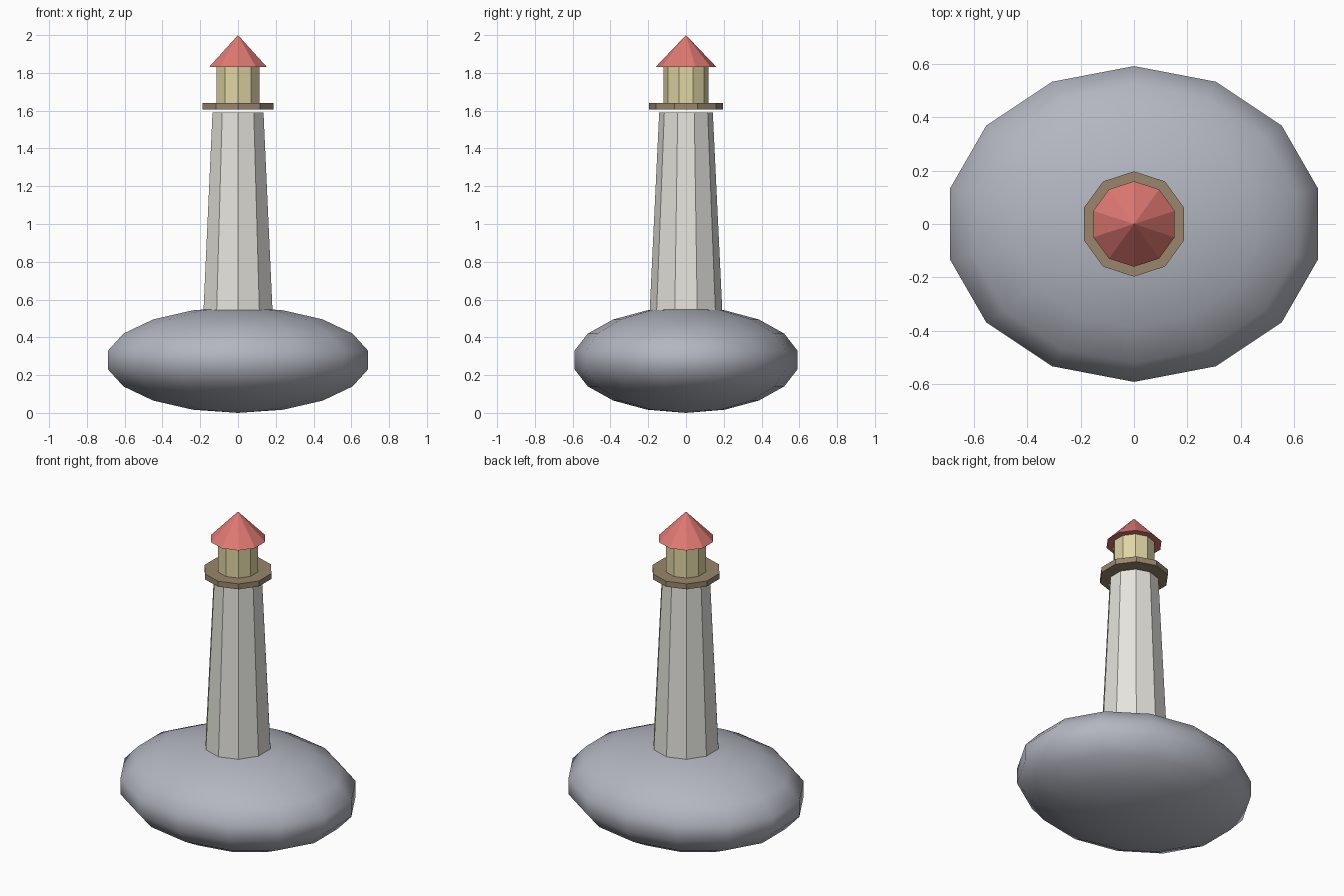
import bpy
import bmesh
from mathutils import Matrix

cube = bpy.data.objects.get("Cube")
if cube:
    bpy.data.objects.remove(cube, do_unlink=True)

SIDES = 10


def make_material(name, colour):
    mat = bpy.data.materials.new(name)
    mat.use_nodes = True
    rgba = (*colour, 1.0)
    mat.diffuse_color = rgba
    mat.node_tree.nodes["Principled BSDF"].inputs["Base Color"].default_value = rgba
    return mat


def add_object(name, bm, mat, smooth=False):
    bmesh.ops.recalc_face_normals(bm, faces=bm.faces)
    for face in bm.faces:
        face.smooth = smooth
    mesh = bpy.data.meshes.new(name)
    bm.to_mesh(mesh)
    bm.free()
    mesh.materials.append(mat)
    obj = bpy.data.objects.new(name, mesh)
    bpy.context.collection.objects.link(obj)
    return obj


def add_tier(name, mat, bottom, top, bottom_radius, top_radius):
    """Faceted, capped cone or prism with a corner facing the front."""
    bm = bmesh.new()
    bmesh.ops.create_cone(
        bm, cap_ends=True, segments=SIDES,
        radius1=bottom_radius, radius2=top_radius, depth=top - bottom,
        matrix=Matrix.Translation((0, 0, (bottom + top) / 2)))
    bmesh.ops.remove_doubles(bm, verts=bm.verts, dist=0.0001)
    return add_object(name, bm, mat)


rock_grey = make_material("rock grey", (0.45, 0.47, 0.53))
stone_white = make_material("stone white", (0.78, 0.77, 0.72))
deck_brown = make_material("deck brown", (0.32, 0.24, 0.15))
lamp_cream = make_material("lamp cream", (0.74, 0.67, 0.37))
roof_red = make_material("roof red", (0.74, 0.19, 0.17))

# Rock: squashed smooth sphere
bm = bmesh.new()
bmesh.ops.create_uvsphere(
    bm, u_segments=14, v_segments=9, radius=1.0,
    matrix=Matrix.Translation((0, 0, 0.28)) @ Matrix.Diagonal((0.718, 0.6, 0.28, 1)))
add_object("rock", bm, rock_grey, smooth=True)

# Tower, gallery, lamp room and roof
add_tier("tower", stone_white, 0.48, 1.59, 0.195, 0.142)
add_tier("gallery_deck", deck_brown, 1.607, 1.641, 0.197, 0.197)
add_tier("lamp_room", lamp_cream, 1.641, 1.832, 0.119, 0.119)
add_tier("roof", roof_red, 1.832, 2.0, 0.16, 0.0)
